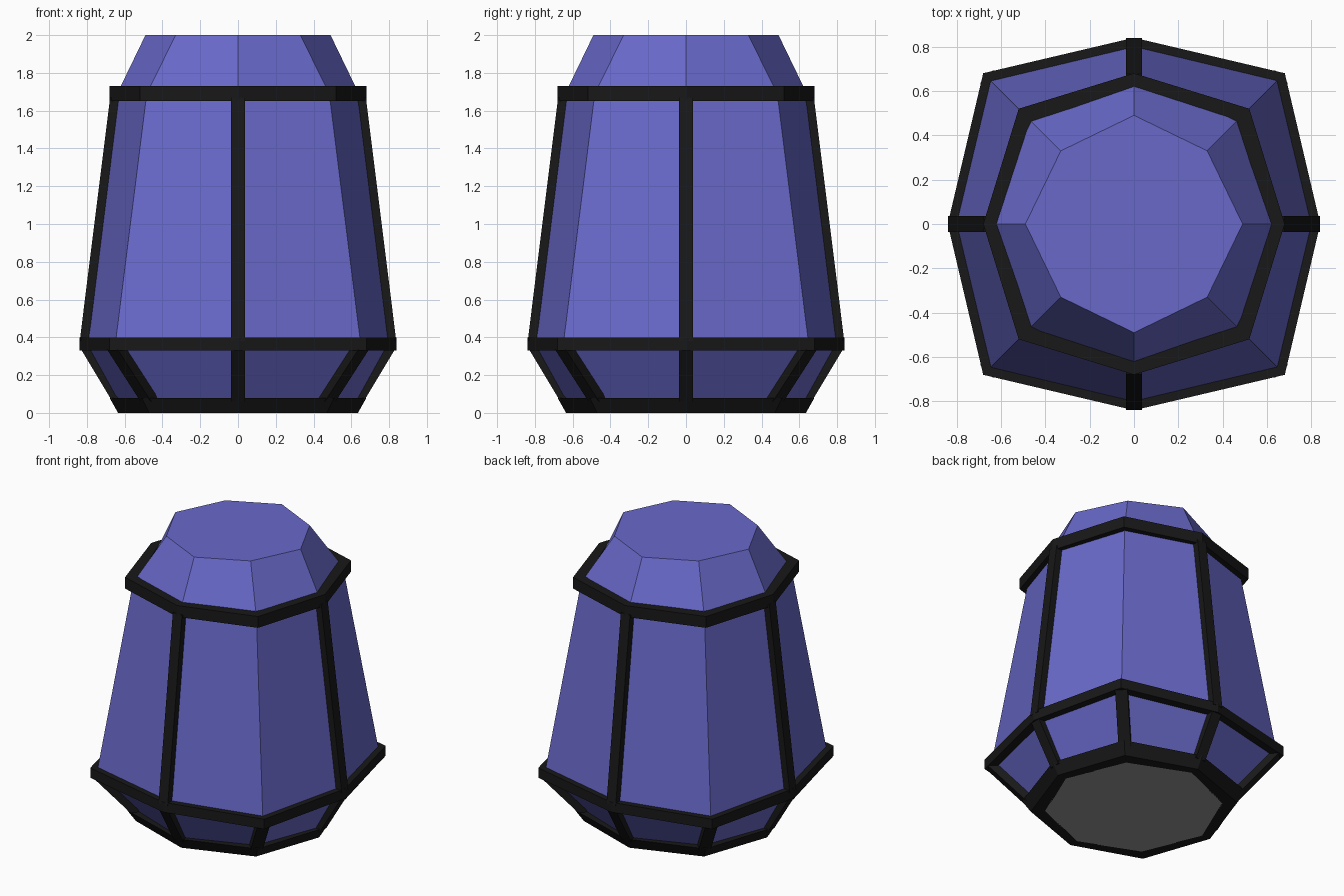
import bpy, bmesh, math
from mathutils import Vector

if "Cube" in bpy.data.objects:
    bpy.data.objects.remove(bpy.data.objects["Cube"])


def material(name, rgb):
    m = bpy.data.materials.new(name)
    m.diffuse_color = (*rgb, 1)
    m.use_nodes = True
    m.node_tree.nodes["Principled BSDF"].inputs["Base Color"].default_value = m.diffuse_color
    return m


GLASS = material("violet_glass", (0.14, 0.14, 0.59))
BLACK = material("black_frame", (0.009, 0.009, 0.009))
GREY = material("grey_plate", (0.3, 0.3, 0.3))


def finish(bm, name, mat):
    bmesh.ops.recalc_face_normals(bm, faces=bm.faces)
    me = bpy.data.meshes.new(name)
    bm.to_mesh(me)
    bm.free()
    me.materials.append(mat)
    ob = bpy.data.objects.new(name, me)
    bpy.context.collection.objects.link(ob)
    return ob


def loft(name, profile, mat, closed=False):
    """Eight-sided loft; profile rows are (axis radius, diagonal x=y, z)."""
    bm = bmesh.new()
    loops = []
    for axis, diag, z in profile:
        radii = (axis, diag * math.sqrt(2))
        loops.append([bm.verts.new((radii[i % 2] * math.cos(i * math.pi / 4),
                                    radii[i % 2] * math.sin(i * math.pi / 4), z))
                      for i in range(8)])
    pairs = list(zip(loops, loops[1:]))
    if closed:
        pairs.append((loops[-1], loops[0]))
    else:
        bm.faces.new(loops[0])
        bm.faces.new(loops[-1])
    for a, b in pairs:
        for i in range(8):
            j = (i + 1) % 8
            bm.faces.new((a[i], a[j], b[j], b[i]))
    return finish(bm, name, mat)


def post(name, index, bottom, top, width, depth):
    """Bar on an octagon corner; bottom and top are (outer radius, z)."""
    a = index * math.pi / 4
    out = Vector((math.cos(a), math.sin(a), 0))
    side = Vector((-math.sin(a), math.cos(a), 0)) * width / 2
    bm = bmesh.new()
    ends = []
    for r, z in (bottom, top):
        o, n = out * r, out * (r - depth)
        up = Vector((0, 0, z))
        ends.append([bm.verts.new(p + up) for p in (o + side, o - side, n - side, n + side)])
    bm.faces.new(ends[0])
    bm.faces.new(ends[1])
    for i in range(4):
        j = (i + 1) % 4
        bm.faces.new((ends[0][i], ends[0][j], ends[1][j], ends[1][i]))
    return finish(bm, name, BLACK)


# Glass body with its protruding cap
loft("glass_body", [(0.57, 0.41, 0.01), (0.65, 0.47, 0.08), (0.805, 0.65, 0.36),
                    (0.64, 0.483, 1.69), (0.49, 0.33, 2.0)], GLASS)
# Grey bottom plate
loft("bottom_plate", [(0.575, 0.405, 0.0), (0.575, 0.405, 0.012)], GREY)
# Three frame bands
loft("base_band", [(0.57, 0.40, 0), (0.635, 0.47, 0), (0.68, 0.51, 0.08), (0.60, 0.44, 0.08)],
     BLACK, True)
loft("lower_band", [(0.77, 0.61, 0.33), (0.84, 0.68, 0.33), (0.84, 0.68, 0.40), (0.77, 0.61, 0.40)],
     BLACK, True)
loft("upper_band", [(0.62, 0.46, 1.65), (0.68, 0.52, 1.65), (0.68, 0.52, 1.73), (0.62, 0.46, 1.73)],
     BLACK, True)

# Upper posts on the four axis corners, lower posts on all eight corners
for i in range(8):
    if i % 2 == 0:
        post(f"upper_post_{i}", i, (0.838, 0.38), (0.677, 1.67), 0.072, 0.07)
        post(f"lower_post_{i}", i, (0.665, 0.06), (0.83, 0.335), 0.075, 0.06)
    else:
        post(f"lower_post_{i}", i, (0.69, 0.06), (0.94, 0.335), 0.08, 0.07)
